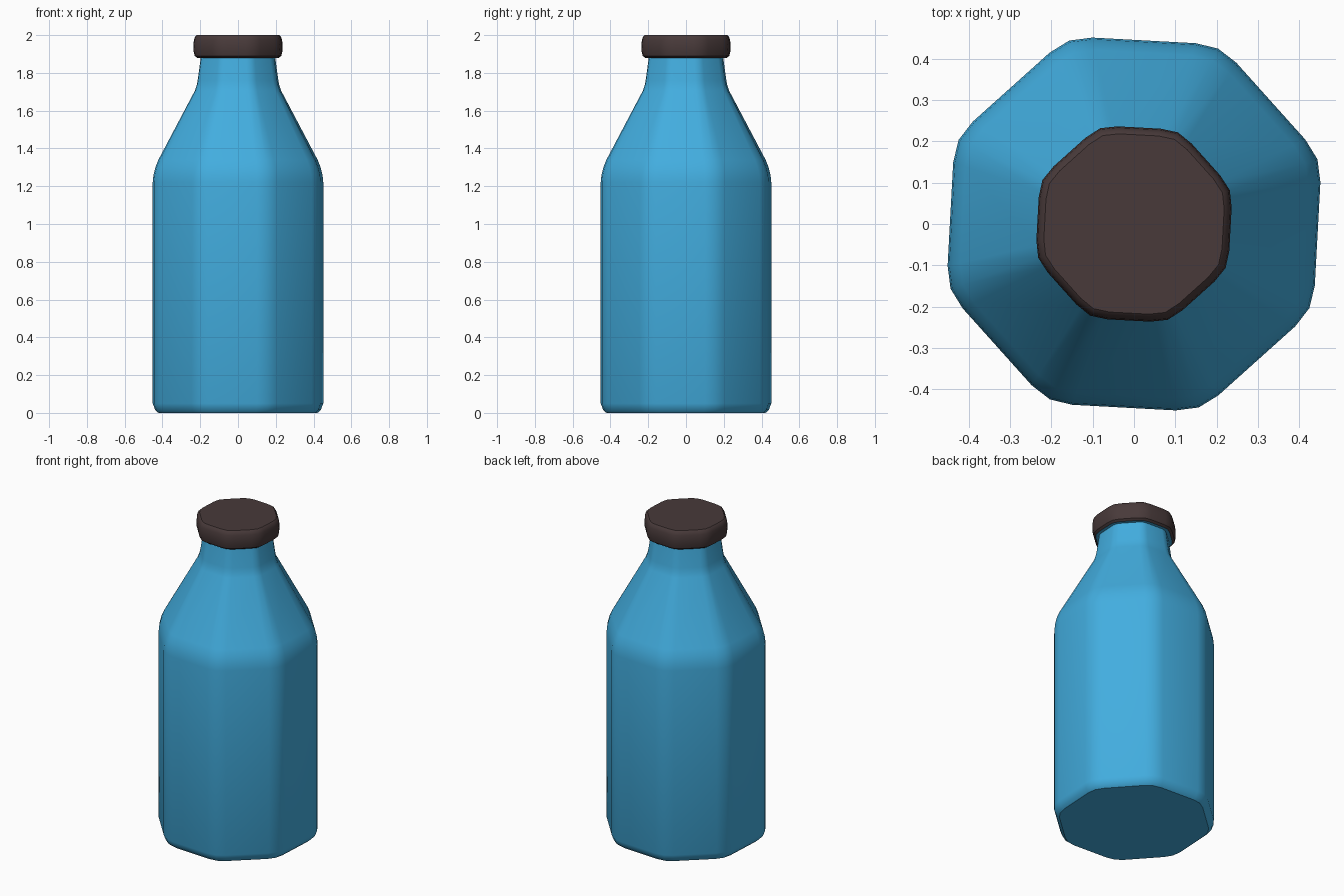
import bpy, bmesh, math

if "Cube" in bpy.data.objects:
    bpy.data.objects.remove(bpy.data.objects["Cube"])

def material(name, rgb):
    m = bpy.data.materials.new(name)
    m.diffuse_color = (*rgb, 1)
    m.use_nodes = True
    m.node_tree.nodes["Principled BSDF"].inputs["Base Color"].default_value = m.diffuse_color
    return m

blue = material("bottle blue", (0.055, 0.42, 0.74))
brown = material("cap brown", (0.065, 0.042, 0.042))
TURN = 19.4  # direction of the first octagon corner, in degrees

def lathe(name, profile, spread, side, mats):
    """Stack rounded octagons; profile = (half width, z), spread/side shape the corner."""
    bm = bmesh.new()
    rings = []
    for w, z in profile:
        ring = []
        for k in range(8):
            for da, f in ((-spread, side[0]), (0, side[1]), (spread, side[0])):
                a = math.radians(TURN + 45 * k + da)
                ring.append(bm.verts.new((w * f * math.cos(a), w * f * math.sin(a), z)))
        rings.append(ring)
    n = len(rings[0])
    for lo, hi in zip(rings, rings[1:]):
        for i in range(n):
            j = (i + 1) % n
            bm.faces.new((lo[i], lo[j], hi[j], hi[i]))
    bottom = bm.faces.new(rings[0][::-1])
    bottom.material_index = len(mats) - 1
    bm.faces.new(rings[-1])
    me = bpy.data.meshes.new(name)
    bm.to_mesh(me)
    bm.free()
    for m in mats:
        me.materials.append(m)
    ob = bpy.data.objects.new(name, me)
    bpy.context.collection.objects.link(ob)
    bpy.context.view_layer.objects.active = ob
    ob.select_set(True)
    bpy.ops.object.shade_smooth_by_angle(angle=math.radians(35))
    ob.select_set(False)
    return ob

# Bottle body: base, straight wall, sloping shoulder and neck
lathe("bottle_body",
      [(0.42, 0.0), (0.437, 0.015), (0.45, 0.05), (0.45, 1.22), (0.446, 1.26),
       (0.436, 1.30), (0.42, 1.34), (0.228, 1.705), (0.218, 1.735), (0.213, 1.76),
       (0.195, 1.89)],
      6.8, (1.028, 1.047), [blue])

# Cap with rounded rim; its underside is blue like the bottle
lathe("cap",
      [(0.215, 1.88), (0.228, 1.89), (0.234, 1.915), (0.235, 1.945), (0.232, 1.975),
       (0.225, 1.993), (0.217, 2.0)],
      10, (1.02, 1.047), [brown, blue])
